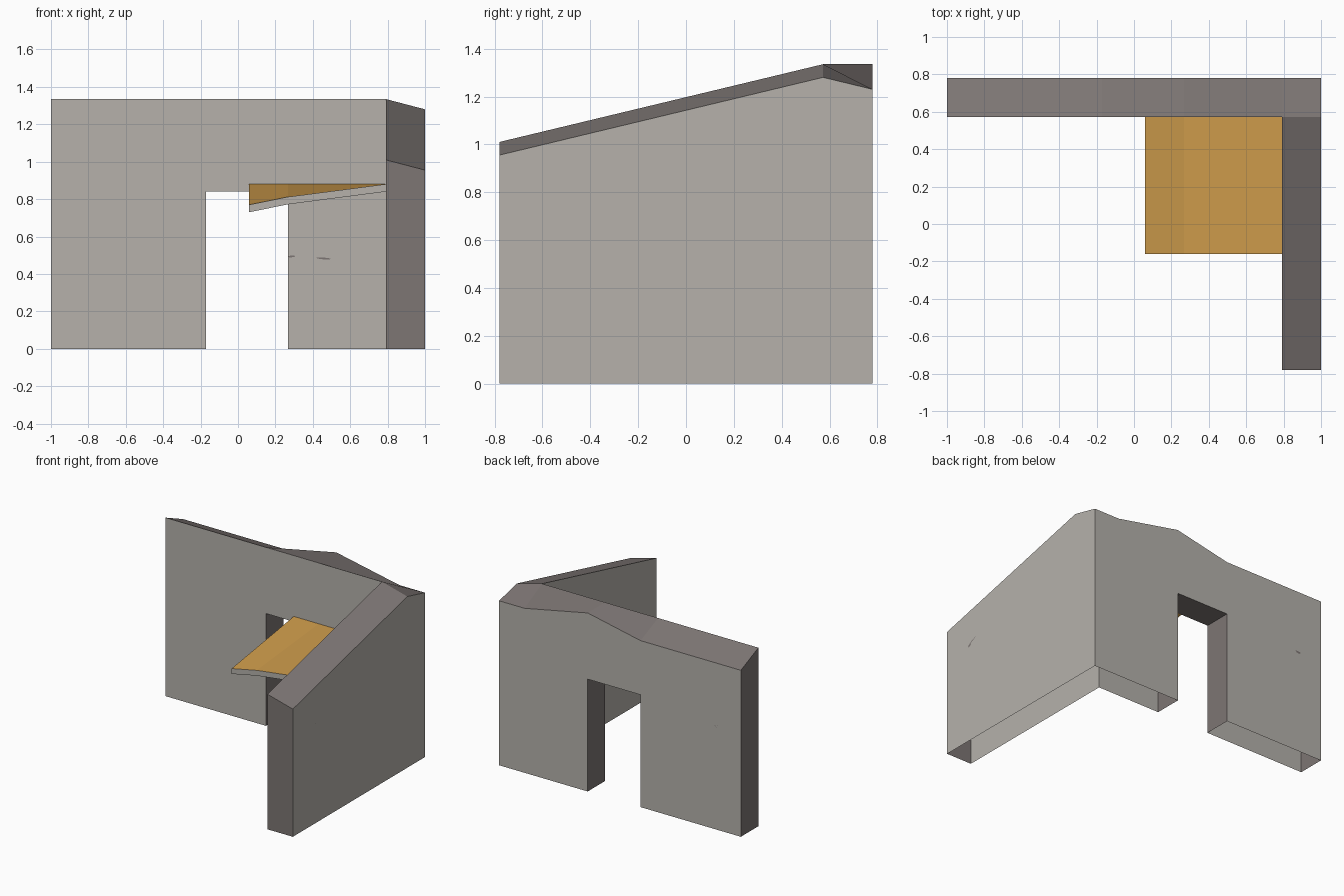
import bpy, bmesh, math
from mathutils import Vector

if "Cube" in bpy.data.objects:
    bpy.data.objects.remove(bpy.data.objects["Cube"])


def material(name, rgb):
    m = bpy.data.materials.new(name)
    m.diffuse_color = (*[(c / 255) ** 2.2 for c in rgb], 1)
    m.use_nodes = True
    m.node_tree.nodes["Principled BSDF"].inputs["Base Color"].default_value = m.diffuse_color
    return m


MATS = [material("wall_grey", (180, 176, 170)),
        material("edge_grey", (124, 117, 115)),
        material("awning_orange", (206, 155, 77))]
WALL, EDGE, ORANGE = 0, 1, 2
FRONT, BACK, LEFT, RIGHT, UP, DOWN = [Vector(v) for v in (
    (0, -1, 0), (0, 1, 0), (-1, 0, 0), (1, 0, 0), (0, 0, 1), (0, 0, -1))]


def make(name, faces):
    """Build an object from (points, outward direction, material) faces."""
    bm = bmesh.new()
    for pts, out, mat in faces:
        f = bm.faces.new([bm.verts.new(p) for p in pts])
        f.normal_update()
        if f.normal.dot(out) < 0:
            f.normal_flip()
        f.material_index = mat
    bmesh.ops.remove_doubles(bm, verts=bm.verts, dist=0.0005)
    me = bpy.data.meshes.new(name)
    bm.to_mesh(me)
    bm.free()
    for m in MATS:
        me.materials.append(m)
    ob = bpy.data.objects.new(name, me)
    bpy.context.collection.objects.link(ob)
    return ob


YI, YO, XI, XO, YE = 0.573, 0.78, 0.79, 1.0, -0.78   # wall planes
DOOR_L, DOOR_R, DOOR_H, TOP = -0.17, 0.267, 0.84, 1.335

# back wall: stations of (x, front top, back top), hollow underneath
stations = [(-1, TOP, 1.245), (DOOR_L, TOP, 1.245), (DOOR_R, TOP, TOP),
            (XI, TOP, 1.23), (XO, 1.28, 1.23)]
faces = []
for (x0, f0, b0), (x1, f1, b1) in zip(stations, stations[1:]):
    z = DOOR_H if x0 == DOOR_L else 0
    if x0 < XI:
        faces.append(([(x0, YI, z), (x1, YI, z), (x1, YI, f1), (x0, YI, f0)], FRONT, WALL))
    faces.append(([(x0, YO, z), (x1, YO, z), (x1, YO, b1), (x0, YO, b0)], BACK, WALL))
    faces.append(([(x0, YI, f0), (x1, YI, f1), (x1, YO, b1), (x0, YO, b0)], UP, EDGE))
# doorway lining and free end
faces.append(([(-1, YI, 0), (-1, YO, 0), (-1, YO, 1.245), (-1, YI, TOP)], LEFT, EDGE))
for x, out in ((DOOR_L, RIGHT), (DOOR_R, LEFT)):
    faces.append(([(x, YI, 0), (x, YO, 0), (x, YO, DOOR_H), (x, YI, DOOR_H)], out, EDGE))
faces.append(([(DOOR_L, YI, DOOR_H), (DOOR_R, YI, DOOR_H),
               (DOOR_R, YO, DOOR_H), (DOOR_L, YO, DOOR_H)], DOWN, EDGE))
make("back_wall", faces)

# sloping side wall with bevelled top, hollow underneath
make("side_wall", [
    ([(XO, YE, 0), (XO, YO, 0), (XO, YO, 1.23), (XO, YI, 1.28), (XO, YE, 0.955)], RIGHT, WALL),
    ([(XI, YE, 0), (XI, YI, 0), (XI, YI, TOP), (XI, YE, 1.01)], LEFT, WALL),
    ([(XI, YE, 1.01), (XI, YI, TOP), (XO, YI, 1.28), (XO, YE, 0.955)], UP, EDGE),
    ([(XI, YE, 0), (XO, YE, 0), (XO, YE, 0.955), (XI, YE, 1.01)], FRONT, EDGE)])

# awning in the inner corner, drooping at its free corner
YA, THICK, BACK_Z = -0.16, 0.04, 0.88
edge = [(0.06, 0.77), (DOOR_R, 0.812), (XI, BACK_Z)]
faces = [([(0.06, YA, 0.77), (0.06, YI, BACK_Z), (0.06, YI, BACK_Z - THICK),
           (0.06, YA, 0.77 - THICK)], LEFT, WALL)]
for (x0, z0), (x1, z1) in zip(edge, edge[1:]):
    for d, out in ((0, UP), (THICK, DOWN)):
        faces.append(([(x0, YA, z0 - d), (x1, YA, z1 - d),
                       (x1, YI, BACK_Z - d), (x0, YI, BACK_Z - d)], out, ORANGE))
    faces.append(([(x0, YA, z0), (x1, YA, z1), (x1, YA, z1 - THICK),
                   (x0, YA, z0 - THICK)], FRONT, WALL))
make("awning", faces)


# small dark chips on the wall faces, as slim flush plates
def chip(name, centre, across, out, length, height, angle):
    pts = []
    for i in range(8):
        a = math.tau * i / 8
        u, v = length / 2 * math.cos(a), height / 2 * math.sin(a)
        c, s = math.cos(angle), math.sin(angle)
        pts.append(Vector(centre) + out * 0.002 + across * (u * c - v * s) + UP * (u * s + v * c))
    make(name, [(pts, out, EDGE)])


chip("side_chip_large", (XO - 0.002, -0.517, 0.76), BACK, RIGHT, 0.1, 0.025, 0.5)
chip("side_chip_small", (XO - 0.002, 0.105, 0.698), BACK, RIGHT, 0.01, 0.008, 0)
chip("front_chip_near_door", (0.287, YI, 0.494), RIGHT, FRONT, 0.038, 0.01, 0.1)
chip("front_chip", (0.457, YI, 0.483), RIGHT, FRONT, 0.08, 0.01, -0.08)
chip("back_chip", (-0.8, YO - 0.002, 0.775), RIGHT, BACK, 0.045, 0.02, 0.1)
